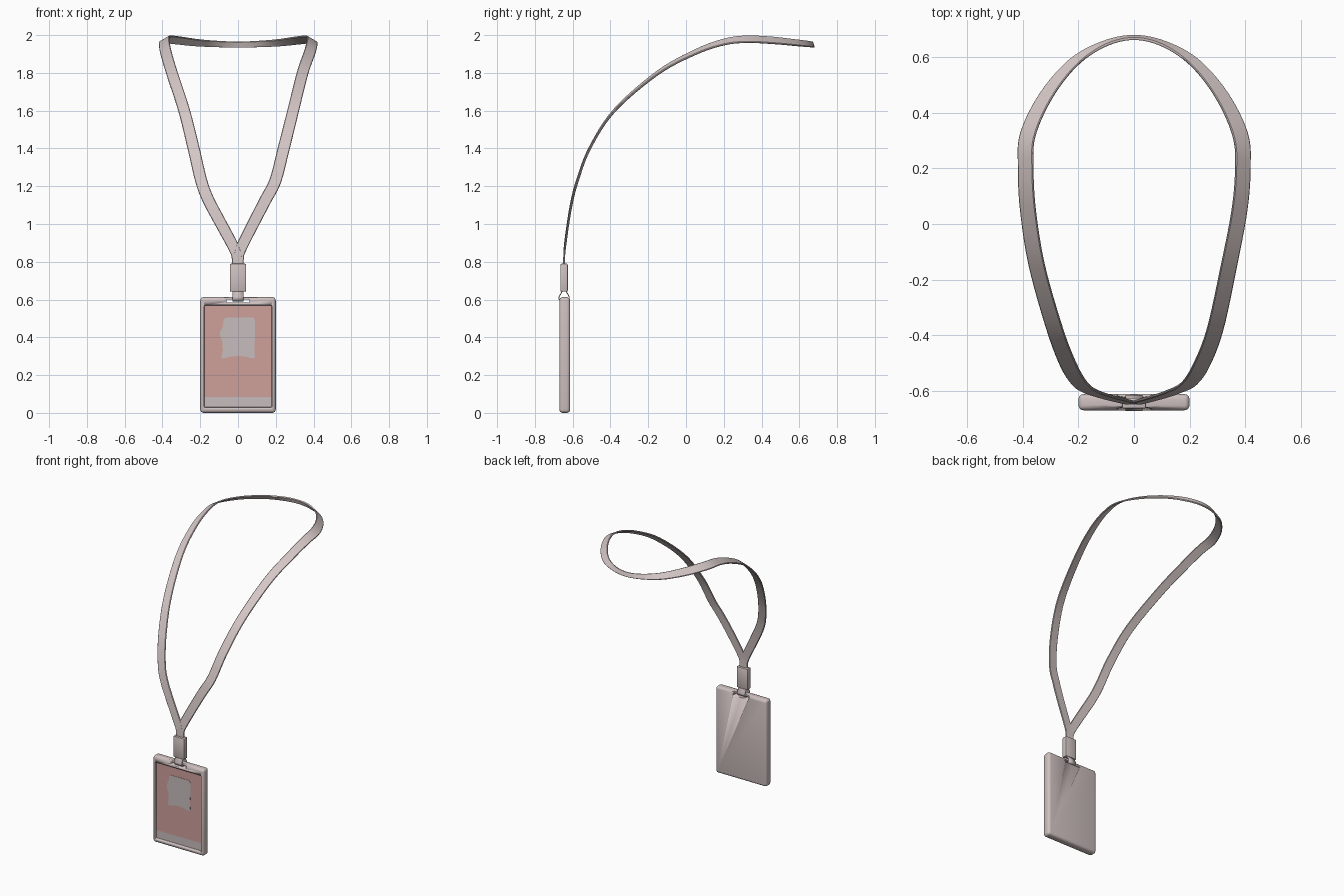
import bpy, bmesh, math
from mathutils import Vector

if "Cube" in bpy.data.objects:
    bpy.data.objects.remove(bpy.data.objects["Cube"])

YC = -0.642  # depth centre of the badge


def material(name, rgb):
    m = bpy.data.materials.new(name)
    m.diffuse_color = (*rgb, 1)
    m.use_nodes = True
    m.node_tree.nodes["Principled BSDF"].inputs["Base Color"].default_value = m.diffuse_color
    return m


FABRIC = material("pale fabric", (0.66, 0.575, 0.565))
PLASTIC = material("pale plastic", (0.62, 0.535, 0.525))
PINK = material("card pink", (0.62, 0.355, 0.33))
PAPER = material("card grey", (0.57, 0.51, 0.51))


def make(name, bm, mat, smooth=True):
    bmesh.ops.recalc_face_normals(bm, faces=bm.faces)
    me = bpy.data.meshes.new(name)
    bm.to_mesh(me)
    bm.free()
    me.materials.append(mat)
    ob = bpy.data.objects.new(name, me)
    bpy.context.collection.objects.link(ob)
    if smooth:
        bpy.ops.object.select_all(action='DESELECT')
        bpy.context.view_layer.objects.active = ob
        ob.select_set(True)
        bpy.ops.object.shade_smooth_by_angle(angle=math.radians(35))
    return ob


def box(name, lo, hi, mat, bevel=0.0, segs=3):
    bm = bmesh.new()
    bmesh.ops.create_cube(bm, size=1)
    lo, hi = Vector(lo), Vector(hi)
    for v in bm.verts:
        v.co = Vector([(lo[i] + hi[i]) / 2 + v.co[i] * (hi[i] - lo[i]) for i in range(3)])
    if bevel:
        bmesh.ops.bevel(bm, geom=bm.edges[:], offset=bevel, segments=segs, profile=0.5,
                        affect='EDGES')
    return make(name, bm, mat)


def cut(target, cutter):
    cutter.hide_render = True
    cutter.hide_viewport = True
    mod = target.modifiers.new("cut", 'BOOLEAN')
    mod.operation, mod.solver, mod.object = 'DIFFERENCE', 'EXACT', cutter


def plate(name, pts, y, mat):
    # flat shape facing the front
    bm = bmesh.new()
    f = bm.faces.new([bm.verts.new((x, y, z)) for x, z in pts])
    r = bmesh.ops.extrude_face_region(bm, geom=[f])
    for v in r['geom']:
        if isinstance(v, bmesh.types.BMVert):
            v.co.y += 0.003
    return make(name, bm, mat, False)


# --- neck strap: left x, right x, y, z, half-width vector ---
STRAP = [
    (.004, .004, -.645, .74, .027, 0, 0),
    (.006, .004, -.645, .82, .027, 0, 0),
    (.025, .020, -.641, .88, .027, 0, -.012),
    (.100, .090, -.622, 1.02, .028, 0, -.013),
    (.158, .147, -.602, 1.13, .029, 0, -.012),
    (.195, .198, -.575, 1.23, .030, 0, -.010),
    (.235, .242, -.510, 1.40, .031, 0, -.006),
    (.285, .292, -.380, 1.60, .030, 0, -.006),
    (.350, .342, -.150, 1.80, .029, 0, -.009),
    (.382, .380, .050, 1.91, .028, 0, -.012),
    (.390, .392, .200, 1.963, .027, 0, -.015),
    (.383, .383, .320, 1.978, .027, .004, -.017),
    (.318, .318, .460, 1.972, .021, .010, -.018),
    (.220, .220, .580, 1.960, .012, .012, -.017),
    (.110, .110, .648, 1.953, .004, .007, -.016),
]
left = [(Vector((-a, y, z)), Vector((-u, v, w))) for a, b, y, z, u, v, w in STRAP]
right = [(Vector((b, y, z)), Vector((u, v, w))) for a, b, y, z, u, v, w in STRAP]
keys = left + [(Vector((0, .672, 1.95)), Vector((0, .005, -.015)))] + right[::-1]


def spline(p, t):
    a, b, c, d = p
    return 0.5 * (2 * b + (c - a) * t + (2 * a - 5 * b + 4 * c - d) * t * t
                  + (3 * b - a - 3 * c + d) * t ** 3)


path = []
n = len(keys)
for i in range(n - 1):
    quad = [keys[min(max(i + k, 0), n - 1)] for k in (-1, 0, 1, 2)]
    for s in range(6):
        path.append(tuple(spline([q[j] for q in quad], s / 6) for j in (0, 1)))
path.append(keys[-1])

bm = bmesh.new()
rings = []
for i, (c, w) in enumerate(path):
    t = (path[min(i + 1, len(path) - 1)][0] - path[max(i - 1, 0)][0]).normalized()
    side = (w - t * w.dot(t)).normalized() * w.length
    nrm = t.cross(side).normalized() * 0.005
    rings.append([bm.verts.new(c + side * a + nrm * b)
                  for a, b in ((1, .4), (.9, 1), (-.9, 1), (-1, .4),
                               (-1, -.4), (-.9, -1), (.9, -1), (1, -.4))])
for r0, r1 in zip(rings, rings[1:]):
    for k in range(8):
        m = (k + 1) % 8
        bm.faces.new((r0[k], r0[m], r1[m], r1[k]))
bm.faces.new(rings[0])
bm.faces.new(rings[-1])
make("neck_strap", bm, FABRIC)

# --- clip joining both strap ends ---
box("strap_clip", (-.043, -.665, .642), (.043, -.626, .79), PLASTIC, 0.006, 2)

# --- small loop passing through the holder slot ---
bm = bmesh.new()
half = [(.006, .66), (.010, .645), (.027, .614), (.027, .602), (.016, .593)]
prof = [(-y, z) for y, z in half] + [(y, z) for y, z in half[::-1]]
rows = [[bm.verts.new((x, YC - .003 + y, z)) for y, z in prof] for x in (-.03, .03)]
for k in range(len(prof) - 1):
    bm.faces.new((rows[0][k], rows[0][k + 1], rows[1][k + 1], rows[1][k]))
loop = make("hanging_loop", bm, PLASTIC)
sol = loop.modifiers.new("thickness", 'SOLIDIFY')
sol.thickness, sol.offset = 0.005, 0

# --- badge holder with window recess, slot and finger scoops ---
holder = box("badge_holder", (-.2, -.671, 0), (.2, -.613, .613), PLASTIC, 0.018, 4)
cut(holder, box("window_cutter", (-.18, -.72, .028), (.18, -.656, .57), PLASTIC, 0.008, 2))
cut(holder, box("slot_cutter", (-.062, -.75, .584), (.062, -.55, .601), PLASTIC, 0.005, 2))
for tag, s in (("front", -1), ("back", 1)):
    bm = bmesh.new()
    bmesh.ops.create_uvsphere(bm, u_segments=32, v_segments=16, radius=1)
    for v in bm.verts:
        v.co = Vector((v.co.x * .1, YC + s * .045 + v.co.y * .03, .612 + v.co.z * .034))
    cut(holder, make(tag + "_scoop_cutter", bm, PLASTIC))

# --- printed card inside the window ---
def rect(x, z0, z1):
    return [(-x, z0), (x, z0), (x, z1), (-x, z1)]


plate("card_base", rect(.178, .03, .568), -.658, PAPER)
plate("card_panel", rect(.178, .085, .566), -.660, PINK)
plate("card_photo", [(-.088, .292), (-.075, .288), (-.04, .298), (0, .302), (.04, .298),
                     (.08, .288), (.09, .295), (.086, .34), (.09, .40), (.09, .49),
                     (.082, .505), (-.06, .505), (-.076, .495), (-.08, .46), (-.095, .43),
                     (-.095, .41), (-.082, .37), (-.08, .33)], -.662, PAPER)
